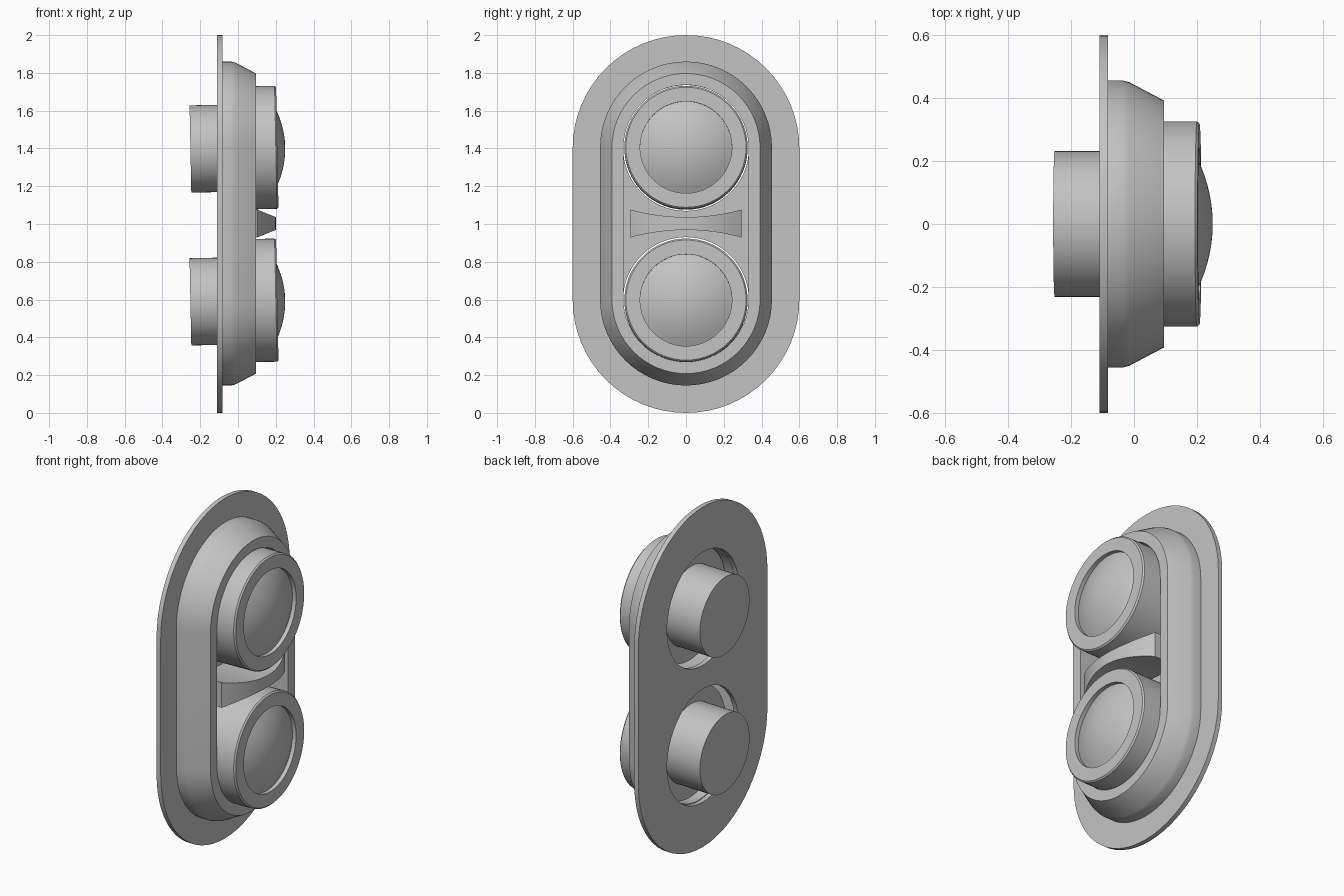
import bpy, bmesh
from math import sin, cos, pi, radians
from mathutils import Matrix, Vector

cube = bpy.data.objects.get("Cube")
if cube:
    bpy.data.objects.remove(cube)

grey = bpy.data.materials.new("plain grey")
grey.use_nodes = True
colour = (0.55, 0.55, 0.55, 1)
grey.diffuse_color = colour
grey.node_tree.nodes["Principled BSDF"].inputs["Base Color"].default_value = colour

BACK, FACE = -0.083, 0.095      # housing depth range along x
MID = 1.0025                    # height of the middle


def finish(obj):
    obj.data.materials.clear()
    obj.data.materials.append(grey)
    bpy.ops.object.select_all(action='DESELECT')
    obj.select_set(True)
    bpy.context.view_layer.objects.active = obj
    bpy.ops.object.shade_smooth_by_angle(angle=radians(30))


def from_bmesh(name, bm):
    bmesh.ops.recalc_face_normals(bm, faces=bm.faces)
    mesh = bpy.data.meshes.new(name)
    bm.to_mesh(mesh)
    bm.free()
    obj = bpy.data.objects.new(name, mesh)
    bpy.context.collection.objects.link(obj)
    finish(obj)
    return obj


def outline(r, half=0.0, n=32):
    """Oblong loop of (y, z) points; a circle when half is zero."""
    pts = [(r * cos(pi * i / n), half + r * sin(pi * i / n)) for i in range(n + (half > 0))]
    return pts + [(-y, -z) for y, z in pts]


def sweep(bm, profile, half=0.0, closed=False):
    """Skin rings of (x, radius), capping the ends unless closed."""
    rings = [[bm.verts.new((x, y, z)) for y, z in outline(r, half)] for x, r in profile]
    pairs = list(zip(rings, rings[1:]))
    if closed:
        pairs.append((rings[-1], rings[0]))
    else:
        bm.faces.new(rings[0])
        bm.faces.new(rings[-1])
    for a, b in pairs:
        for i in range(len(a)):
            j = (i + 1) % len(a)
            bm.faces.new((a[i], a[j], b[j], b[i]))


# Back plate: oblong sheet with two round holes
curve = bpy.data.curves.new("back_plate", 'CURVE')
curve.dimensions, curve.fill_mode, curve.extrude = '2D', 'BOTH', 0.0135
loops = [outline(0.6, 0.4)]
loops += [[(y, z + s * 0.4025) for y, z in outline(0.333)] for s in (-1, 1)]
for pts in loops:
    spline = curve.splines.new('POLY')
    spline.points.add(len(pts) - 1)
    for p, (y, z) in zip(spline.points, pts):
        p.co = (y, z, 0, 1)
    spline.use_cyclic_u = True
plate = bpy.data.objects.new("back_plate", curve)
bpy.context.collection.objects.link(plate)
bpy.ops.object.select_all(action='DESELECT')
plate.select_set(True)
bpy.context.view_layer.objects.active = plate
bpy.ops.object.convert(target='MESH')
plate = bpy.context.view_layer.objects.active
plate.data.transform(Matrix(((0, 0, 1, -0.0965), (1, 0, 0, 0), (0, 1, 0, 1), (0, 0, 0, 1))))
finish(plate)

# Housing: raised oblong rim with a sloping outer wall
bm = bmesh.new()
sweep(bm, [(BACK, 0.455), (-0.035, 0.455), (-0.015, 0.45), (FACE, 0.392),
           (FACE, 0.331), (BACK, 0.331)], half=0.4025, closed=True)
from_bmesh("housing_rim", bm).location.z = MID

# Buttons: post, round cap and domed lens, tipped very slightly
lens = [(0.25 - 0.066 * (i / 8) ** 2, 0.243 * i / 8) for i in range(8, 0, -1)]
for label, z in (("lower", 0.597), ("upper", 1.406)):
    bm = bmesh.new()
    sweep(bm, [(-0.452, 0.231), (-0.23, 0.231), (-0.23, 0.326), (0, 0.326),
               (0.008, 0.318), (0.008, 0.243)]
          + [(x - 0.2, r) for x, r in lens])
    button = from_bmesh(label + "_button", bm)
    button.location = Vector((0.2, 0, z))
    button.rotation_euler.y = -0.02

# Divider: arched bar with hollowed sides between the buttons
bm = bmesh.new()
steps = 24
sections = []
for i in range(steps + 1):
    t = 2 * i / steps - 1
    w, top = 0.034 + 0.04 * t * t, 0.2 - 0.1 * t * t
    sections.append([bm.verts.new((x, 0.295 * t, MID + s * w))
                     for x, s in ((BACK, -1), (top, -1), (top, 1), (BACK, 1))])
for a, b in zip(sections, sections[1:]):
    for k in range(4):
        m = (k + 1) % 4
        bm.faces.new((a[k], a[m], b[m], b[k]))
bm.faces.new(sections[0])
bm.faces.new(sections[-1])
from_bmesh("divider", bm)
